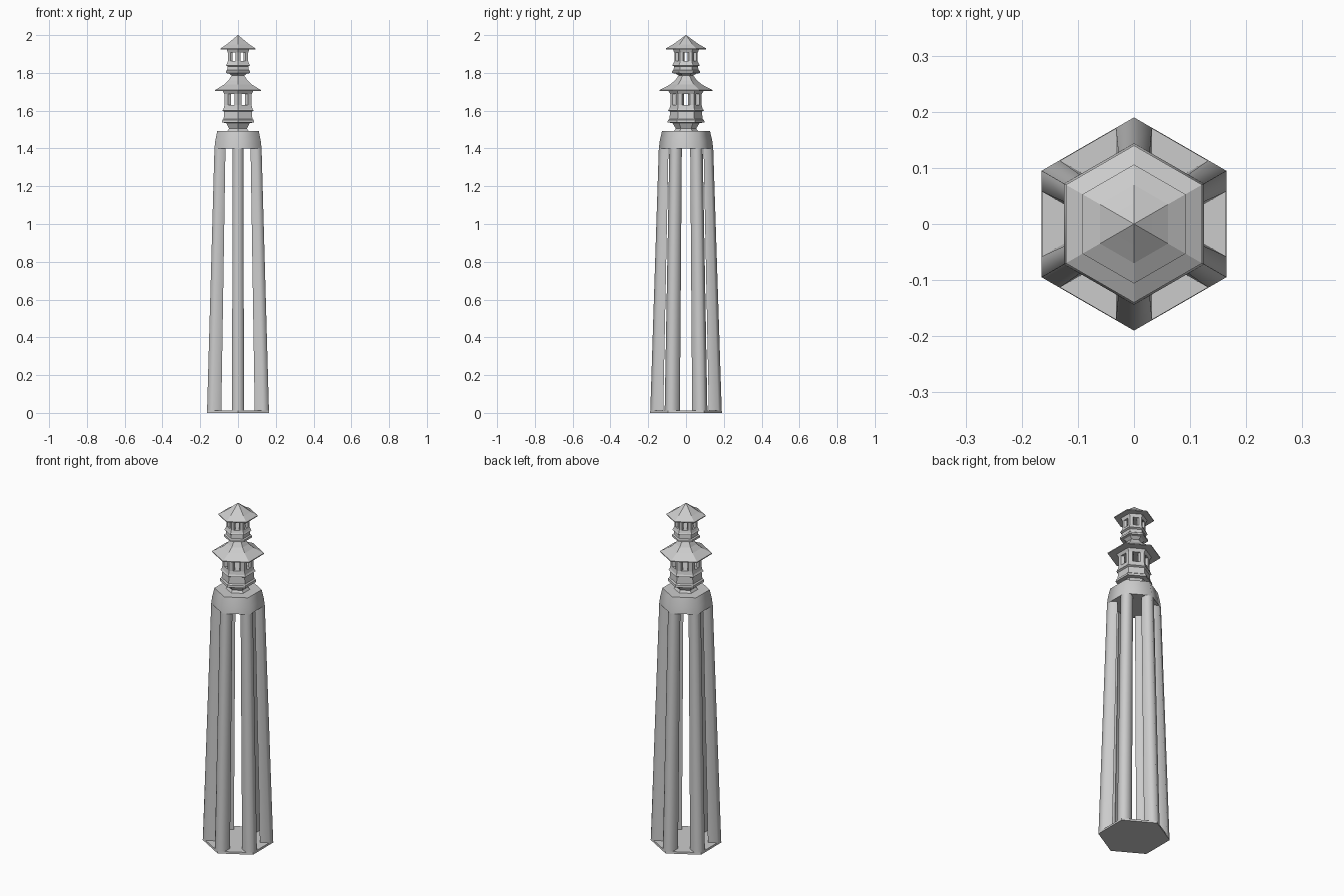
import bpy, math
from mathutils import Vector

if "Cube" in bpy.data.objects:
    bpy.data.objects.remove(bpy.data.objects["Cube"])

C30 = math.cos(math.radians(30))


def make(name, verts, faces, smooth=0):
    mesh = bpy.data.meshes.new(name)
    mesh.from_pydata(verts, [], faces)
    obj = bpy.data.objects.new(name, mesh)
    bpy.context.collection.objects.link(obj)
    if smooth:
        bpy.ops.object.select_all(action='DESELECT')
        bpy.context.view_layer.objects.active = obj
        obj.select_set(True)
        bpy.ops.object.shade_smooth_by_angle(angle=math.radians(smooth))
    return obj


def loft(name, rings, smooth=0):
    """Closed solid through rings with equal point counts."""
    n = len(rings[0])
    verts = [p for r in rings for p in r]
    faces = [tuple(reversed(range(n)))]
    for k in range(len(rings) - 1):
        a, b = k * n, (k + 1) * n
        for i in range(n):
            j = (i + 1) % n
            faces.append((a + i, a + j, b + j, b + i))
    faces.append(tuple(range(len(verts) - n, len(verts))))
    return make(name, verts, faces, smooth)


def hex_stack(name, profile, smooth=0):
    """Hexagonal stack, corners on +-y; profile is (corner radius, z)."""
    rings = [[(r * math.cos(math.radians(30 + 60 * i)),
               r * math.sin(math.radians(30 + 60 * i)), z) for i in range(6)]
             for r, z in profile]
    return loft(name, rings, smooth)


def corner_posts(name, low, high, smooth=0):
    """Six posts on hexagon corners; low/high = (radius, half width, depth, z)."""
    for k in range(6):
        a = math.radians(30 + 60 * k)
        d = Vector((math.cos(a), math.sin(a)))
        t = Vector((-d.y, d.x))
        rings = []
        for r, w, depth, z in (low, high):
            s = w * math.tan(math.radians(30))
            sec = [(r, 0), (r - s, w), (r - s - depth, w),
                   (r - depth, 0), (r - s - depth, -w), (r - s, -w)]
            rings.append([(*(d * u + t * v), z) for u, v in sec])
        loft(f"{name}_{k + 1}", rings, smooth)


# Main tower: base plate, six leaning legs, crown
hex_stack("base_plate", [(0.19, 0), (0.189, 0.012)])
corner_posts("tower_leg", (0.189, 0.032, 0.05, 0.012), (0.144, 0.028, 0.035, 1.40), 65)
hex_stack("tower_crown", [(0.144, 1.40), (0.139, 1.44), (0.127, 1.492)], 65)

# Lower lantern
hex_stack("lower_lantern_base", [(0.066, 1.49), (0.054, 1.505), (0.072, 1.535), (0.098, 1.537),
                                 (0.096, 1.55), (0.088, 1.556), (0.084, 1.595), (0.095, 1.60),
                                 (0.088, 1.61), (0.083, 1.63)])
corner_posts("lower_lantern_post", (0.083, 0.018, 0.018, 1.63), (0.083, 0.018, 0.018, 1.687))
hex_stack("lower_lantern_lintel", [(0.083, 1.687), (0.094, 1.706)])
hex_stack("lower_roof", [(0.140, 1.704), (0.140, 1.709), (0.085, 1.738),
                         (0.058, 1.76), (0.042, 1.782)])

# Upper lantern
hex_stack("upper_lantern_base", [(0.042, 1.775), (0.038, 1.785), (0.055, 1.797), (0.075, 1.799),
                                 (0.074, 1.81), (0.066, 1.815), (0.063, 1.835), (0.074, 1.84),
                                 (0.068, 1.848), (0.062, 1.862)])
corner_posts("upper_lantern_post", (0.062, 0.013, 0.014, 1.862), (0.062, 0.013, 0.014, 1.907))
hex_stack("upper_lantern_lintel", [(0.062, 1.907), (0.07, 1.927)])
hex_stack("upper_roof", [(0.106, 1.925), (0.106, 1.93), (0.07, 1.95),
                         (0.038, 1.973), (0.001, 2.0)])
